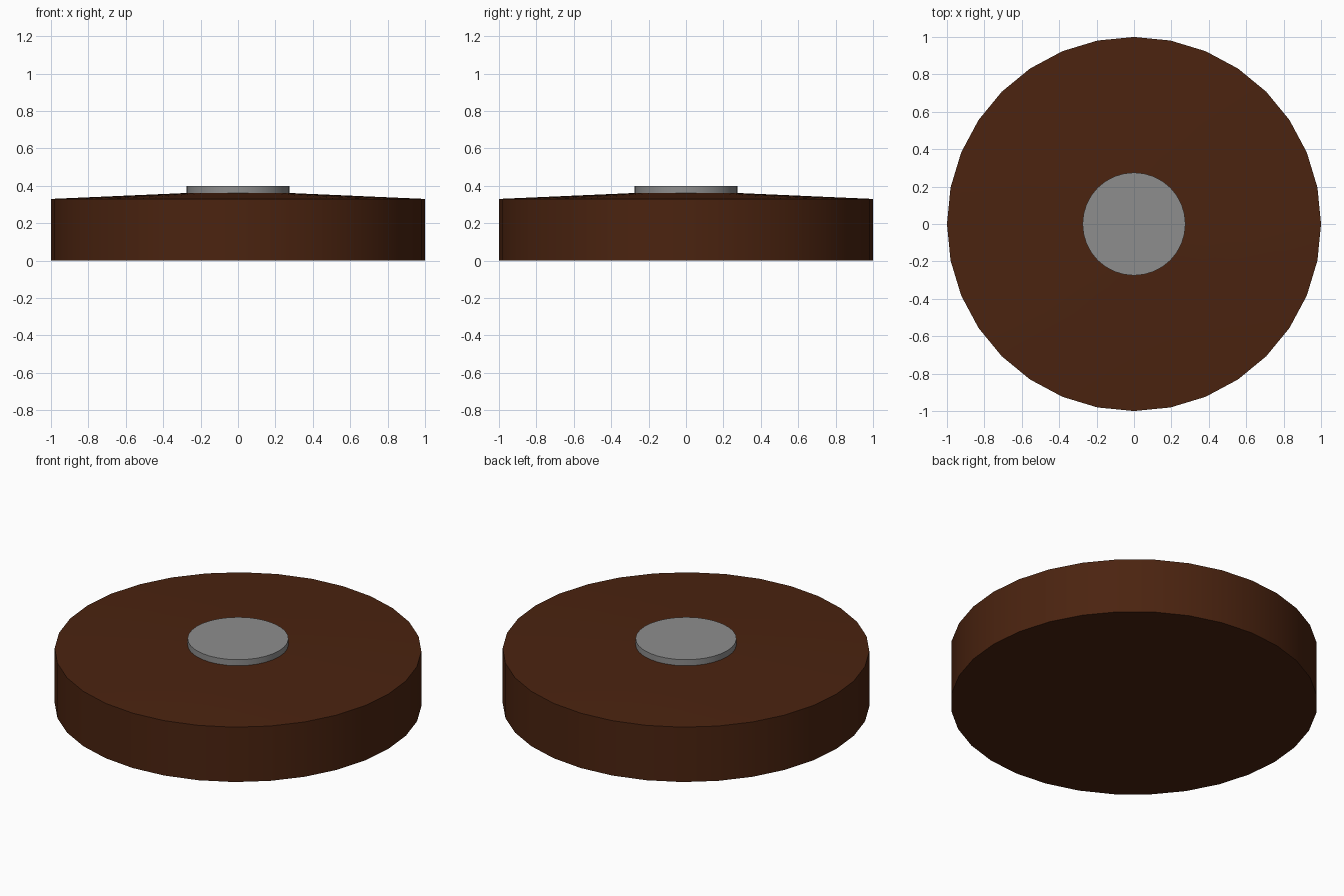
import bpy
import bmesh
from math import cos, sin, pi, radians

SIDES = 32

if "Cube" in bpy.data.objects:
    bpy.data.objects.remove(bpy.data.objects["Cube"], do_unlink=True)


def make_material(name, rgb):
    mat = bpy.data.materials.new(name)
    mat.use_nodes = True
    mat.diffuse_color = (*rgb, 1)
    shader = next(n for n in mat.node_tree.nodes if n.type == 'BSDF_PRINCIPLED')
    shader.inputs["Base Color"].default_value = (*rgb, 1)
    return mat


def lathe(name, profile, mat):
    """Revolve (radius, height) pairs, bottom to top, and cap both ends."""
    bm = bmesh.new()
    angles = [2 * pi * i / SIDES for i in range(SIDES)]
    rings = [[bm.verts.new((r * cos(a), r * sin(a), z)) for a in angles]
             for r, z in profile]
    for low, high in zip(rings, rings[1:]):
        for i in range(SIDES):
            j = (i + 1) % SIDES
            bm.faces.new((low[i], low[j], high[j], high[i]))
    bm.faces.new(rings[0][::-1])
    bm.faces.new(rings[-1])
    mesh = bpy.data.meshes.new(name)
    bm.to_mesh(mesh)
    bm.free()
    mesh.materials.append(mat)
    obj = bpy.data.objects.new(name, mesh)
    bpy.context.collection.objects.link(obj)
    # Smooth round walls with crisp rims
    bpy.ops.object.select_all(action='DESELECT')
    obj.select_set(True)
    bpy.context.view_layer.objects.active = obj
    bpy.ops.object.shade_smooth_by_angle(angle=radians(30))
    return obj


brown = make_material("dark brown", (0.07, 0.017, 0.005))
grey = make_material("metal grey", (0.27, 0.27, 0.27))

# Wide drum with a gently sloping top
lathe("drum_body", [(1, 0), (1, 0.33), (0.27, 0.362)], brown)

# Raised round plate in the middle of the top
lathe("centre_plate", [(0.275, 0.35), (0.275, 0.398)], grey)
